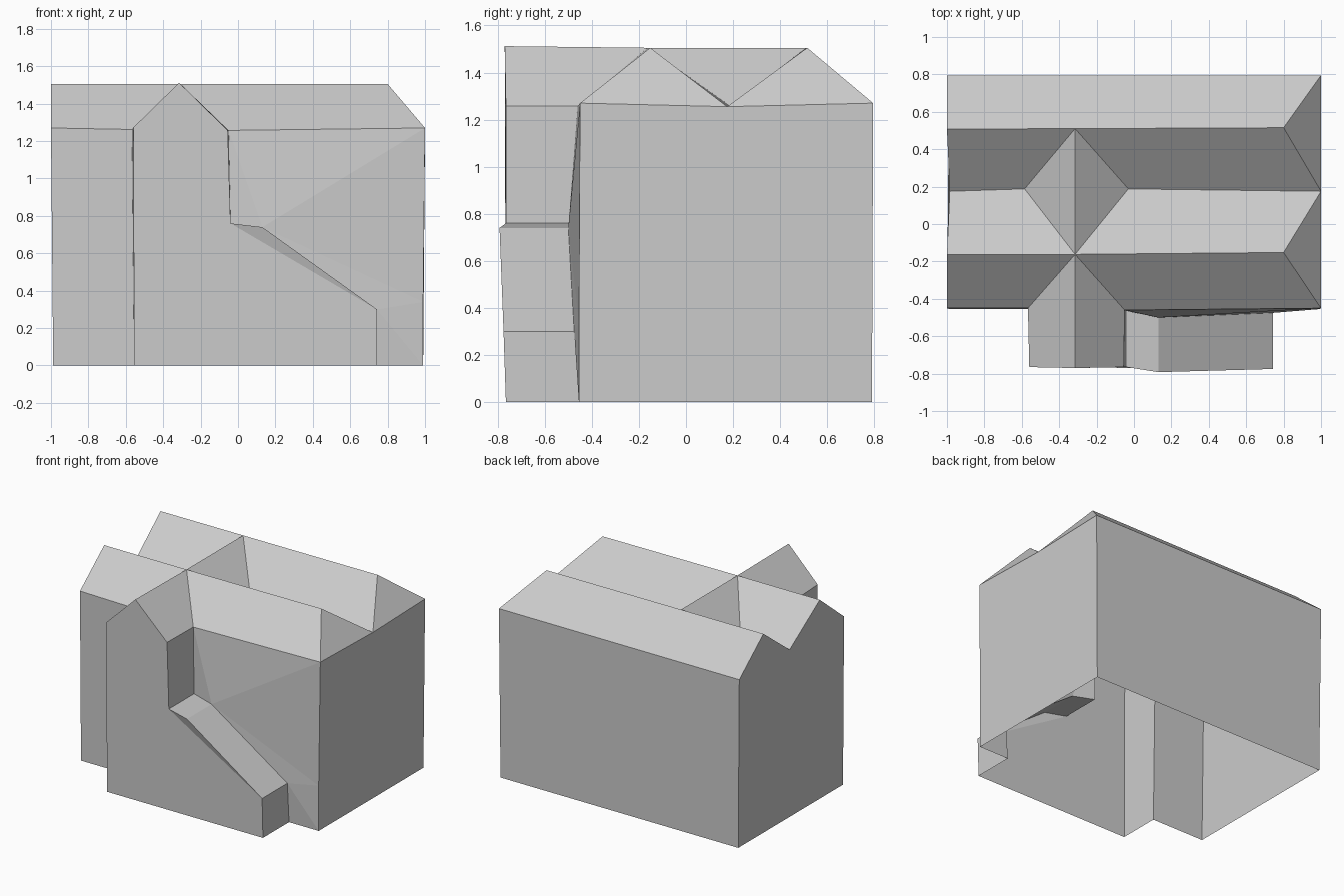
import bpy
import bmesh
from mathutils import Vector

if "Cube" in bpy.data.objects:
    bpy.data.objects.remove(bpy.data.objects["Cube"])

# One plain grey for the whole building
grey = bpy.data.materials.new("plain grey")
grey.diffuse_color = (0.6, 0.6, 0.6, 1)
grey.use_nodes = True
grey.node_tree.nodes["Principled BSDF"].inputs["Base Color"].default_value = grey.diffuse_color

UP, FRONT, BACK, LEFT, RIGHT = (0, 0, 1), (0, -1, 0), (0, 1, 0), (-1, 0, 0), (1, 0, 0)


def shell(name, panels):
    """Thin shell from (outward direction, corner points) panels."""
    bm = bmesh.new()
    for out, pts in panels:
        face = bm.faces.new([bm.verts.new(p) for p in pts])
        face.normal_update()
        if face.normal.dot(Vector(out)) < 0:
            face.normal_flip()
    bmesh.ops.remove_doubles(bm, verts=bm.verts, dist=0.0005)
    mesh = bpy.data.meshes.new(name)
    bm.to_mesh(mesh)
    bm.free()
    mesh.materials.append(grey)
    obj = bpy.data.objects.new(name, mesh)
    bpy.context.collection.objects.link(obj)
    return obj


# Shared corners: eaves, valley and ridges of the double roof
FL, FR = (-1, -0.45, 1.27), (1, -0.45, 1.27)
BL, BR = (-1, 0.795, 1.27), (1, 0.795, 1.27)
VL, VR = (-0.985, 0.175, 1.255), (1, 0.175, 1.255)
R1L, R1R = (-1, -0.162, 1.505), (0.8, -0.152, 1.505)
R2L, R2R = (-1, 0.508, 1.505), (0.8, 0.515, 1.505)

# Cross ridge corners
X1, X2 = (-0.315, -0.162, 1.505), (-0.315, 0.51, 1.505)
XL, XR = (-0.585, 0.188, 1.258), (-0.03, 0.188, 1.258)

# Bay corners
bay_lb, bay_lf = (-0.567, -0.45, 1.262), (-0.56, -0.765, 1.272)
bay_rb, bay_rf = (-0.05, -0.46, 1.257), (-0.055, -0.765, 1.257)
bay_top = (-0.315, -0.77, 1.512)
bay_lf0, bay_lb0 = (-0.555, -0.765, 0), (-0.555, -0.455, 0)

# Sloping annex corners
a_f, a_b = (-0.04, -0.765, 0.76), (-0.04, -0.465, 0.76)
k_f, k_b = (0.13, -0.792, 0.74), (0.13, -0.5, 0.74)
e_f, e_b = (0.743, -0.775, 0.3), (0.743, -0.475, 0.3)
e_f0, e_b0 = (0.743, -0.765, 0), (0.743, -0.455, 0)

# Ground corners of the main block
gfl, gfr = (-0.988, -0.455, 0), (0.99, -0.455, 0)
gbl, gbr = (-0.988, 0.79, 0), (0.99, 0.79, 0)
side = (0.99, -0.455, 0.34)

shell("main_walls", [
    (BACK, [gbl, gbr, BR, BL]),
    (LEFT, [gfl, gbl, BL, R2L, VL, R1L, FL]),
    (RIGHT, [gfr, gbr, BR, VR, FR, side]),
    (FRONT, [gfl, bay_lb0, bay_lb, FL]),
    (FRONT, [bay_rb, FR, k_b]),
    (FRONT, [bay_rb, k_b, a_b]),
    (FRONT, [k_b, FR, side]),
    (FRONT, [k_b, side, e_b]),
    (FRONT, [e_b, side, gfr]),
    (FRONT, [e_b, gfr, e_b0]),
])

shell("double_roof", [
    (UP, [FL, bay_lb, X1, R1L]),
    (UP, [bay_rb, FR, R1R, X1]),
    (UP, [R1L, X1, XL, VL]),
    (UP, [X1, R1R, VR, XR]),
    (UP, [VL, XL, X2, R2L]),
    (UP, [XR, VR, R2R, X2]),
    (UP, [R2L, X2, R2R, BR, BL]),
    (UP, [FR, VR, R1R]),      # hipped ends
    (UP, [VR, BR, R2R]),
])

shell("cross_roof", [
    (UP, [X1, X2, XL]),
    (UP, [X1, XR, X2]),
    (UP, [bay_lf, bay_top, X1, bay_lb]),
    (UP, [bay_top, bay_rf, bay_rb, X1]),
])

shell("front_bay", [
    (LEFT, [bay_lb0, bay_lf0, bay_lf, bay_lb]),
    (RIGHT, [bay_rf, bay_rb, a_b, a_f]),
    (FRONT, [bay_lf, bay_top, bay_rf, a_f, e_f, e_f0, bay_lf0]),
])

shell("sloping_annex", [
    (UP, [a_f, k_f, k_b, a_b]),
    (UP, [k_f, e_f, e_b, k_b]),
    (FRONT, [a_f, e_f, k_f]),
    (RIGHT, [e_f0, e_b0, e_b, e_f]),
])
